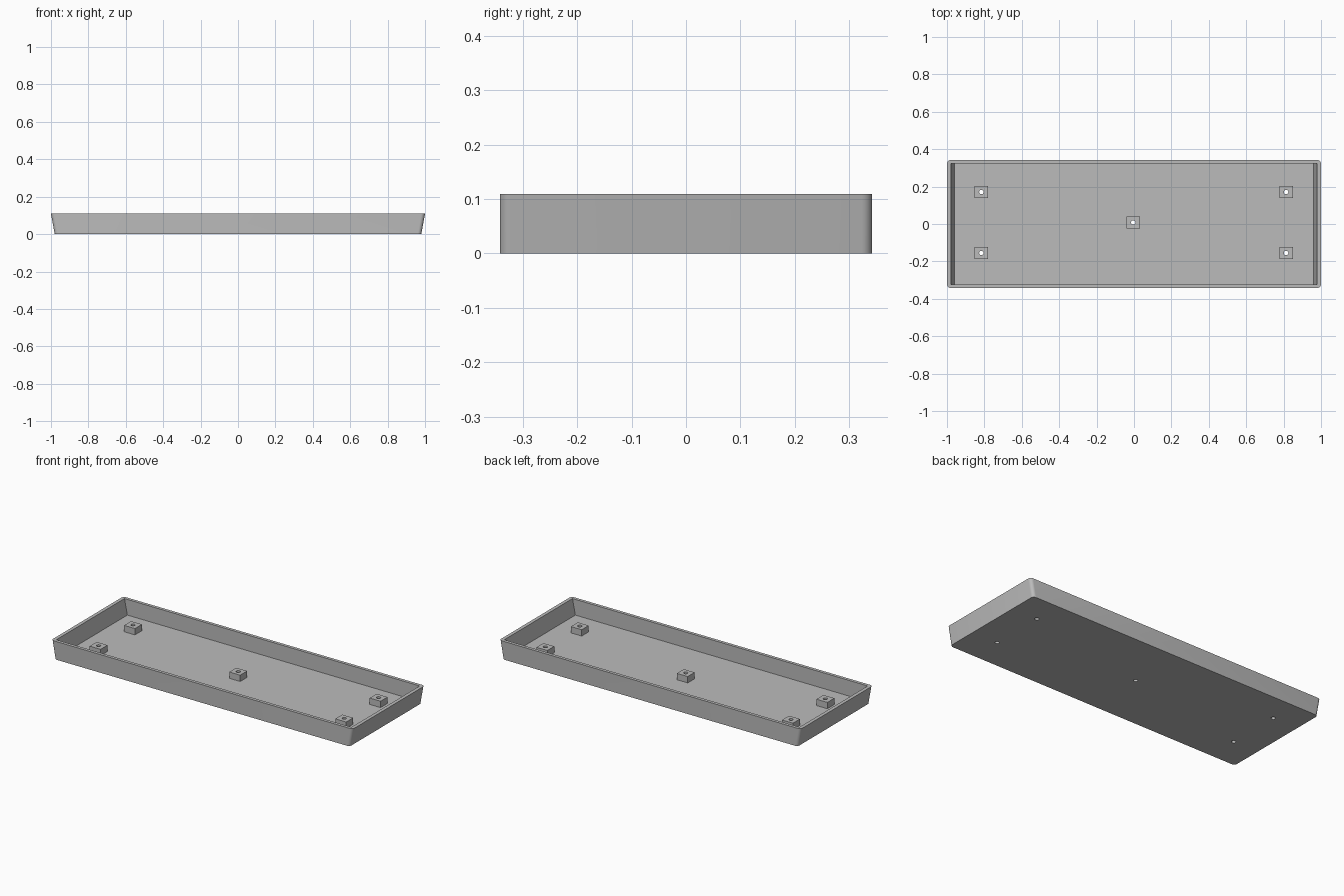
import bpy, bmesh
from math import pi, sin, cos

if "Cube" in bpy.data.objects:
    bpy.data.objects.remove(bpy.data.objects["Cube"], do_unlink=True)

HEIGHT, FLOOR, POST_TOP = 0.109, 0.015, 0.053

grey = bpy.data.materials.new("mid grey")
grey.use_nodes = True
colour = (0.5, 0.5, 0.5, 1)
grey.diffuse_color = colour
grey.node_tree.nodes["Principled BSDF"].inputs["Base Color"].default_value = colour


def rounded_rect(half_x, half_y, radius, steps=6):
    """Outline of a rectangle, rounded when radius is above zero."""
    if not radius:
        return [(half_x, half_y), (-half_x, half_y), (-half_x, -half_y), (half_x, -half_y)]
    points = []
    for corner, (sx, sy) in enumerate([(1, 1), (-1, 1), (-1, -1), (1, -1)]):
        for i in range(steps + 1):
            a = (corner + i / steps) * pi / 2
            points.append((sx * (half_x - radius) + radius * cos(a),
                           sy * (half_y - radius) + radius * sin(a)))
    return points


def ring(bm, outline, z):
    return [bm.verts.new((x, y, z)) for x, y in outline]


def loft(bm, low, high):
    """Side faces between two matching rings."""
    n = len(low)
    for i in range(n):
        j = (i + 1) % n
        bm.faces.new((low[i], low[j], high[j], high[i]))


def finish(bm, name):
    bmesh.ops.recalc_face_normals(bm, faces=bm.faces)
    mesh = bpy.data.meshes.new(name)
    bm.to_mesh(mesh)
    bm.free()
    mesh.materials.append(grey)
    obj = bpy.data.objects.new(name, mesh)
    bpy.context.collection.objects.link(obj)
    return obj


def prism(name, low, high, z0, z1, place=(0, 0)):
    """Closed solid between two outlines."""
    bm = bmesh.new()
    a, b = ring(bm, low, z0), ring(bm, high, z1)
    loft(bm, a, b)
    bm.faces.new(a)
    bm.faces.new(b)
    obj = finish(bm, name)
    obj.location = (*place, 0)
    return obj


def cut(obj, cutter):
    mod = obj.modifiers.new("cut", "BOOLEAN")
    mod.operation, mod.solver, mod.object = "DIFFERENCE", "EXACT", cutter
    cutter.hide_render = True
    cutter.hide_set(True)


# Tray with flared ends, straight long sides and rounded outer corners
tray = prism("tray", rounded_rect(0.98, 0.342, 0.02), rounded_rect(1.0, 0.342, 0.02), 0, HEIGHT)

# Hollow: sharp inside corners, end walls following the flare
over = 0.02
slope = 0.019 / (HEIGHT - FLOOR)
cavity = prism("cavity_cutter", rounded_rect(0.96, 0.323, 0),
               rounded_rect(0.979 + slope * over, 0.323, 0), FLOOR, HEIGHT + over)
cut(tray, cavity)

# Screw posts with holes running through the floor
spots = [("centre", -0.004, 0.008)]
for end, x in (("left", 0.813), ("right", -0.816)):
    for side, y in (("front", -0.155), ("back", 0.171)):
        spots.append((f"{side}_{end}", x, y))

posts = []
for label, x, y in spots:
    outline = rounded_rect(0.036, 0.033, 0)
    post = prism("post_" + label, outline, outline, FLOOR - 0.002, POST_TOP, (x, y))
    bore = rounded_rect(0.012, 0.012, 0.0119, 4)
    hole = prism("hole_cutter_" + label, bore, bore, -0.02, POST_TOP + 0.02, (x, y))
    cut(tray, hole)
    cut(post, hole)
    posts.append(post)

# Apply the cuts, remove the cutters and shade
bpy.context.view_layer.update()
deps = bpy.context.evaluated_depsgraph_get()
baked = [(o, bpy.data.meshes.new_from_object(o.evaluated_get(deps))) for o in [tray] + posts]
for obj, mesh in baked:
    obj.modifiers.clear()
    obj.data = mesh
for obj in list(bpy.data.objects):
    if "cutter" in obj.name:
        bpy.data.objects.remove(obj, do_unlink=True)

bpy.ops.object.select_all(action="DESELECT")
for obj in [tray] + posts:
    obj.select_set(True)
bpy.context.view_layer.objects.active = tray
bpy.ops.object.shade_smooth_by_angle(angle=pi / 6)
